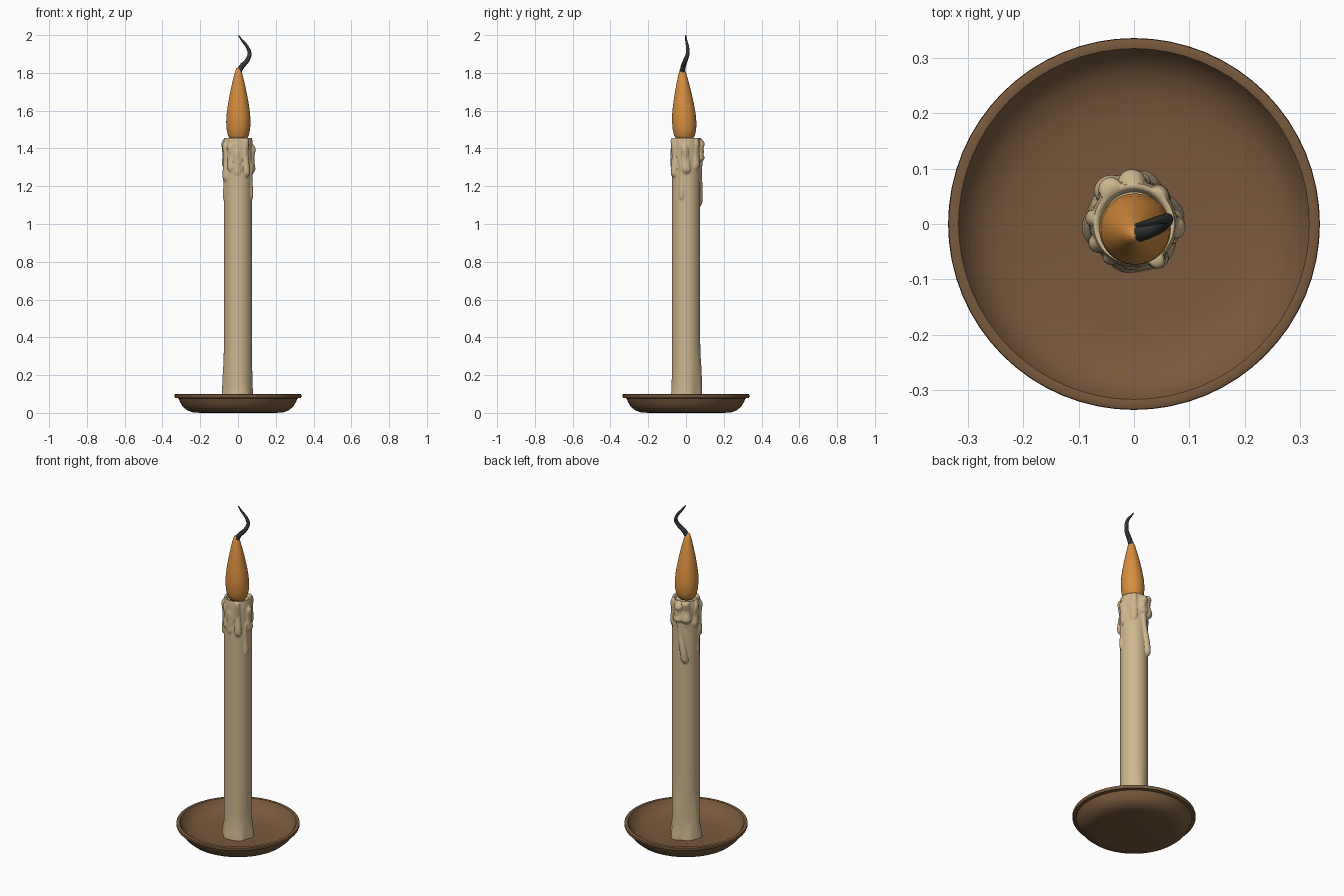
import bpy, math
from math import pi, sin, cos, exp

if "Cube" in bpy.data.objects:
    bpy.data.objects.remove(bpy.data.objects["Cube"])


def material(name, rgb):
    m = bpy.data.materials.new(name)
    m.diffuse_color = (*rgb, 1)
    m.use_nodes = True
    m.node_tree.nodes["Principled BSDF"].inputs["Base Color"].default_value = m.diffuse_color
    return m


def lathe(name, profile, mat, seg=64, shape=None, shift=None, angle=40):
    """Revolve (r, z) points; ends with r = 0 become poles."""
    verts, rings, faces = [], [], []
    for r, z in profile:
        cx, cy = shift(z) if shift else (0, 0)
        n = 1 if r == 0 else seg
        rings.append([len(verts) + i for i in range(n)])
        for i in range(n):
            a = 2 * pi * i / seg
            rr = r + (shape(a, z) if shape and r > 0.07 else 0)
            verts.append((cx + rr * cos(a), cy + rr * sin(a), z))
    for lo, hi in zip(rings, rings[1:]):
        for i in range(seg):
            j = (i + 1) % seg
            f = [lo[i % len(lo)], lo[j % len(lo)], hi[j % len(hi)], hi[i % len(hi)]]
            faces.append(list(dict.fromkeys(f)))
    me = bpy.data.meshes.new(name)
    me.from_pydata(verts, [], faces)
    me.materials.append(mat)
    ob = bpy.data.objects.new(name, me)
    bpy.context.collection.objects.link(ob)
    finish(ob, angle)
    return ob


def finish(ob, angle=40):
    bpy.ops.object.select_all(action='DESELECT')
    ob.select_set(True)
    bpy.context.view_layer.objects.active = ob
    bpy.ops.object.shade_smooth_by_angle(angle=math.radians(angle))


brown = material("brown clay", (0.19, 0.10, 0.045))
cream = material("cream wax", (0.62, 0.47, 0.27))
orange = material("orange flame", (0.68, 0.27, 0.05))
black = material("dark smoke", (0.035, 0.035, 0.037))

# Dish: underside, rim, then inside
lathe("dish", [(0, 0), (0.20, 0), (0.24, 0.003), (0.27, 0.014), (0.293, 0.034),
               (0.307, 0.058), (0.315, 0.077), (0.333, 0.080), (0.336, 0.088),
               (0.335, 0.098), (0.328, 0.101), (0.317, 0.099), (0.312, 0.090),
               (0.297, 0.068), (0.27, 0.048), (0.23, 0.035), (0.18, 0.029), (0, 0.026)], brown)

# Wax runs: start angle, end angle (degrees), top z, bottom z, half width, thickness
RUNS = [(-58, -54, 1.44, 1.25, 15, 0.019), (-5, 2, 1.39, 1.27, 20, 0.017),
        (-20, -18, 1.30, 1.13, 11, 0.009), (93, 90, 1.42, 1.33, 24, 0.024),
        (88, 122, 1.38, 1.09, 15, 0.021), (124, 126, 1.44, 1.33, 22, 0.024),
        (172, 168, 1.42, 1.30, 15, 0.012), (208, 206, 1.41, 1.23, 16, 0.014),
        (190, 188, 1.25, 1.13, 11, 0.006), (-95, -93, 1.37, 1.26, 16, 0.006),
        (50, 48, 1.43, 1.29, 17, 0.010), (-125, -122, 1.40, 1.28, 14, 0.010)]


def wax(a, z):
    """Outward swelling of the candle wall."""
    deg, best = math.degrees(a), 0
    for a0, a1, top, bot, w, h in RUNS:
        t = (top - z) / (top - bot)
        tc = min(max(t, 0), 1)
        da = (deg - (a0 + (a1 - a0) * tc) + 180) % 360 - 180
        dz = (max(z - top, bot + 0.025 - z, 0)) / 0.03
        d = (da / (w * (0.75 + 0.3 * tc))) ** 2 + dz ** 2
        if d < 1:
            bulb = 0.75 + 0.25 * cos(2 * pi * (tc - 0.85))
            best = max(best, h * bulb * (1 - d) ** 0.6)
    # Thin skirt under the lip and a spread foot on the dish
    skirt = 0.003 * max(0, min(1, (z - 1.33 - 0.04 * sin(5 * a)) / 0.03, (1.45 - z) / 0.03))
    foot = 0.010 * exp(-((z - 0.03) / 0.05) ** 2) * (1 + 0.4 * sin(6 * a))
    for fa, top, h in ((175, 0.30, 0.009), (80, 0.36, 0.010), (-70, 0.16, 0.006), (10, 0.22, 0.004)):
        da = (deg - fa + 180) % 360 - 180
        foot += h * exp(-(da / 24) ** 2) / (1 + exp((z - top * 0.75) / 0.03))
    return best + skirt + foot


# Candle with a shallow hollow at the top
wall = [(0.075, 0.022 + 0.04 * i) for i in range(26)]
wall += [(0.075, 1.04 + 0.006 * i) for i in range(68)]
lathe("candle", [(0, 0.022)] + wall + [(0.075, 1.449), (0.073, 1.455), (0.067, 1.456),
      (0.062, 1.450), (0.058, 1.438), (0, 1.432)], cream, 128, wax, angle=60)

# Flame leaning slightly forward
lathe("flame", [(0, 1.436), (0.025, 1.438), (0.043, 1.447), (0.055, 1.468), (0.062, 1.50),
                (0.0645, 1.54), (0.062, 1.585), (0.055, 1.635), (0.045, 1.69), (0.032, 1.75),
                (0.021, 1.795), (0.012, 1.822), (0, 1.832)], orange, 48,
      shift=lambda z: (0.002, -0.008 - 0.012 * max(0, (z - 1.5) / 0.33)), angle=70)

# Curling smoke: tapered tube along a smooth path
cu = bpy.data.curves.new("smoke", 'CURVE')
cu.dimensions = '3D'
cu.bevel_depth = 0.012
cu.bevel_resolution = 3
cu.use_fill_caps = True
cu.resolution_u = 8
cu.materials.append(black)
path = [(0.003, -0.020, 1.805, 1.2), (0.022, -0.014, 1.836, 1.15), (0.049, -0.003, 1.867, 1.0),
        (0.061, 0.009, 1.902, 0.85), (0.049, 0.008, 1.937, 0.7), (0.024, 0.002, 1.969, 0.5),
        (0.003, -0.002, 1.998, 0.25)]
sp = cu.splines.new('BEZIER')
sp.bezier_points.add(len(path) - 1)
for p, (x, y, z, r) in zip(sp.bezier_points, path):
    p.co, p.radius = (x, y, z), r
    p.handle_left_type = p.handle_right_type = 'AUTO'
smoke = bpy.data.objects.new("smoke", cu)
bpy.context.collection.objects.link(smoke)
bpy.ops.object.select_all(action='DESELECT')
smoke.select_set(True)
bpy.context.view_layer.objects.active = smoke
bpy.ops.object.convert(target='MESH')
finish(bpy.context.view_layer.objects.active, 50)
